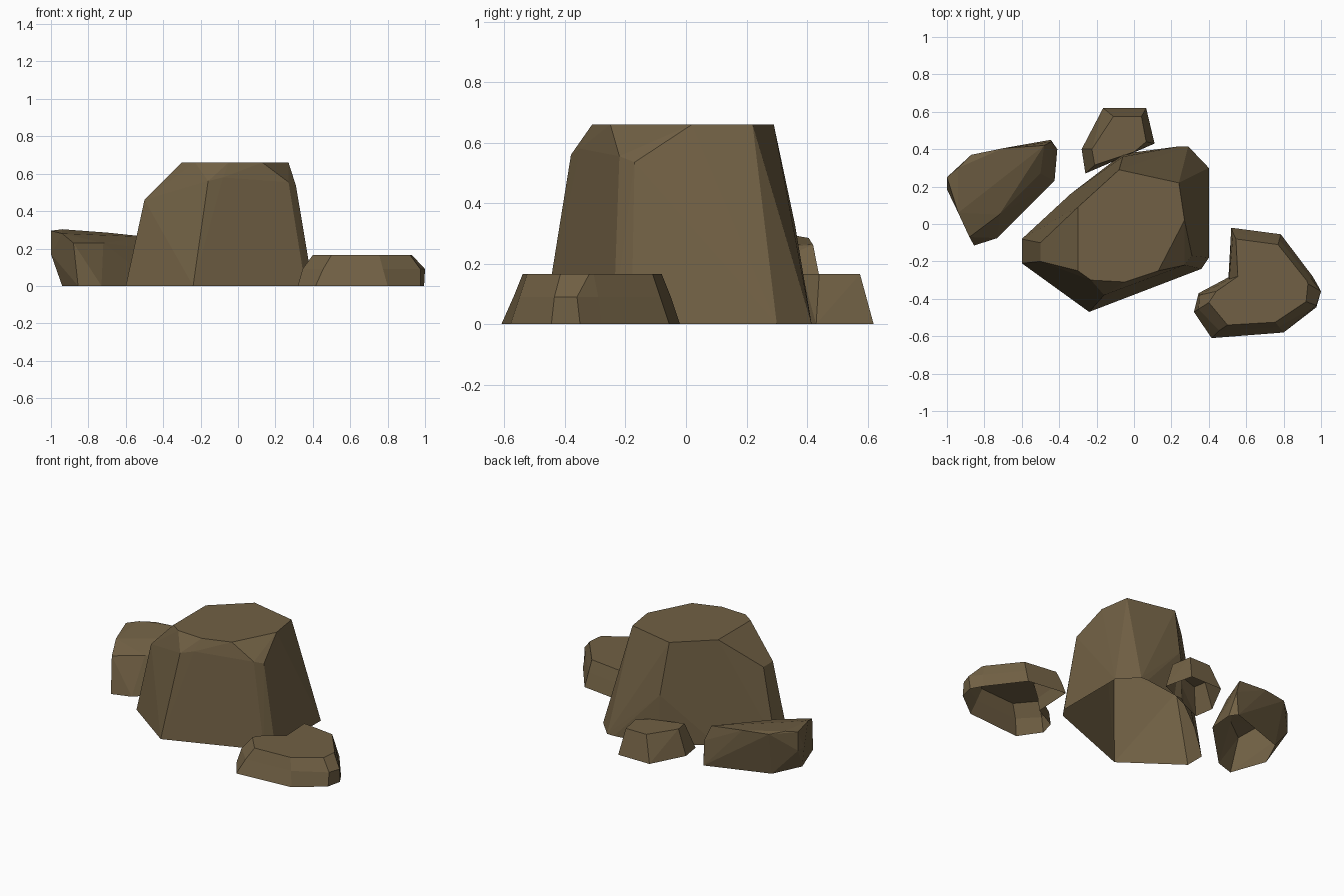
import bpy, bmesh

if "Cube" in bpy.data.objects:
    bpy.data.objects.remove(bpy.data.objects["Cube"])

stone = bpy.data.materials.new("brown stone")
stone.diffuse_color = (0.165, 0.118, 0.058, 1)
stone.use_nodes = True
stone.node_tree.nodes["Principled BSDF"].inputs["Base Color"].default_value = stone.diffuse_color


def finish(bm, name):
    bmesh.ops.recalc_face_normals(bm, faces=bm.faces)
    # rocks are open underneath
    floor = [f for f in bm.faces if all(v.co.z < 0.001 for v in f.verts)]
    bmesh.ops.delete(bm, geom=floor, context='FACES')
    mesh = bpy.data.meshes.new(name)
    bm.to_mesh(mesh)
    bm.free()
    mesh.materials.append(stone)
    bpy.context.collection.objects.link(bpy.data.objects.new(name, mesh))


def hull_rock(name, base, upper):
    """Faceted rock: hull around a ground outline and upper corners."""
    bm = bmesh.new()
    for p in [(x, y, 0) for x, y in base] + upper:
        bm.verts.new(p)
    res = bmesh.ops.convex_hull(bm, input=bm.verts)
    loose = [v for v in bm.verts if not v.link_faces]
    bmesh.ops.delete(bm, geom=loose, context='VERTS')
    bmesh.ops.dissolve_limit(bm, angle_limit=0.03, verts=bm.verts, edges=bm.edges)
    finish(bm, name)


def loft_rock(name, rings):
    """Faceted rock with a notch: (height, outline) rings joined and capped."""
    bm = bmesh.new()
    rows = [[bm.verts.new((x, y, z)) for x, y in ring] for z, ring in rings]
    n = len(rows[0])
    for a, b in zip(rows, rows[1:]):
        for i in range(n):
            j = (i + 1) % n
            bm.faces.new((a[i], a[j], b[j], b[i]))
    bm.faces.new(rows[0][::-1])
    bm.faces.new(rows[-1])
    finish(bm, name)


# large central boulder
T = 0.66
hull_rock("main_boulder",
          [(-.60, -.21), (-.60, -.08), (-.34, .16), (-.06, .375), (.24, .415), (.29, .415),
           (.40, .30), (.40, -.18), (.36, -.24), (-.24, -.47)],
          [(-.50, -.20, .46), (-.50, -.10, .46), (-.30, .09, T), (-.08, .29, T),
           (.24, .22, T), (.27, .02, T), (.13, -.25, T), (.31, -.17, .535), (.27, -.22, .555),
           (-.05, -.31, T), (-.23, -.30, T), (-.30, -.25, T),
           (-.16, -.38, .56), (-.08, -.35, .58), (-.06, .36, .33)])

# overhanging rock on the left
hull_rock("left_rock",
          [(-.94, .12), (-.855, -.115), (-.73, -.075), (-.425, .23), (-.41, .40),
           (-.445, .45), (-.85, .31)],
          [(-1, .185, .17), (-1, .25, .17), (-1, .25, .295), (-.94, .30, .303),
           (-.87, .37, .29), (-.70, .405, .285), (-.48, .42, .262), (-.44, .44, .16),
           (-.94, .06, .28), (-.88, -.07, .23), (-.72, .05, .23), (-.50, .27, .2)])

# small rock behind
hull_rock("back_rock",
          [(-.165, .62), (.065, .62), (.11, .43), (-.26, .27), (-.28, .40)],
          [(-.11, .575, .165), (.04, .575, .165), (.065, .44, .165),
           (0, .385, .165), (-.21, .315, .165), (-.225, .40, .165)])

# low notched rock on the right
loft_rock("right_rock", [
    (0, [(.52, -.02), (.505, -.285), (.345, -.37), (.32, -.47), (.415, -.61),
         (.80, -.58), (.975, -.445), (.995, -.35), (.955, -.28), (.785, -.055)]),
    (.09, [(.53, -.05), (.51, -.295), (.35, -.38), (.345, -.455), (.455, -.57),
           (.775, -.55), (.975, -.435), (1, -.36), (.945, -.29), (.777, -.085)]),
    (.165, [(.545, -.08), (.555, -.28), (.44, -.36), (.40, -.42), (.50, -.54),
            (.755, -.525), (.92, -.415), (.93, -.32), (.925, -.305), (.77, -.11)]),
])
